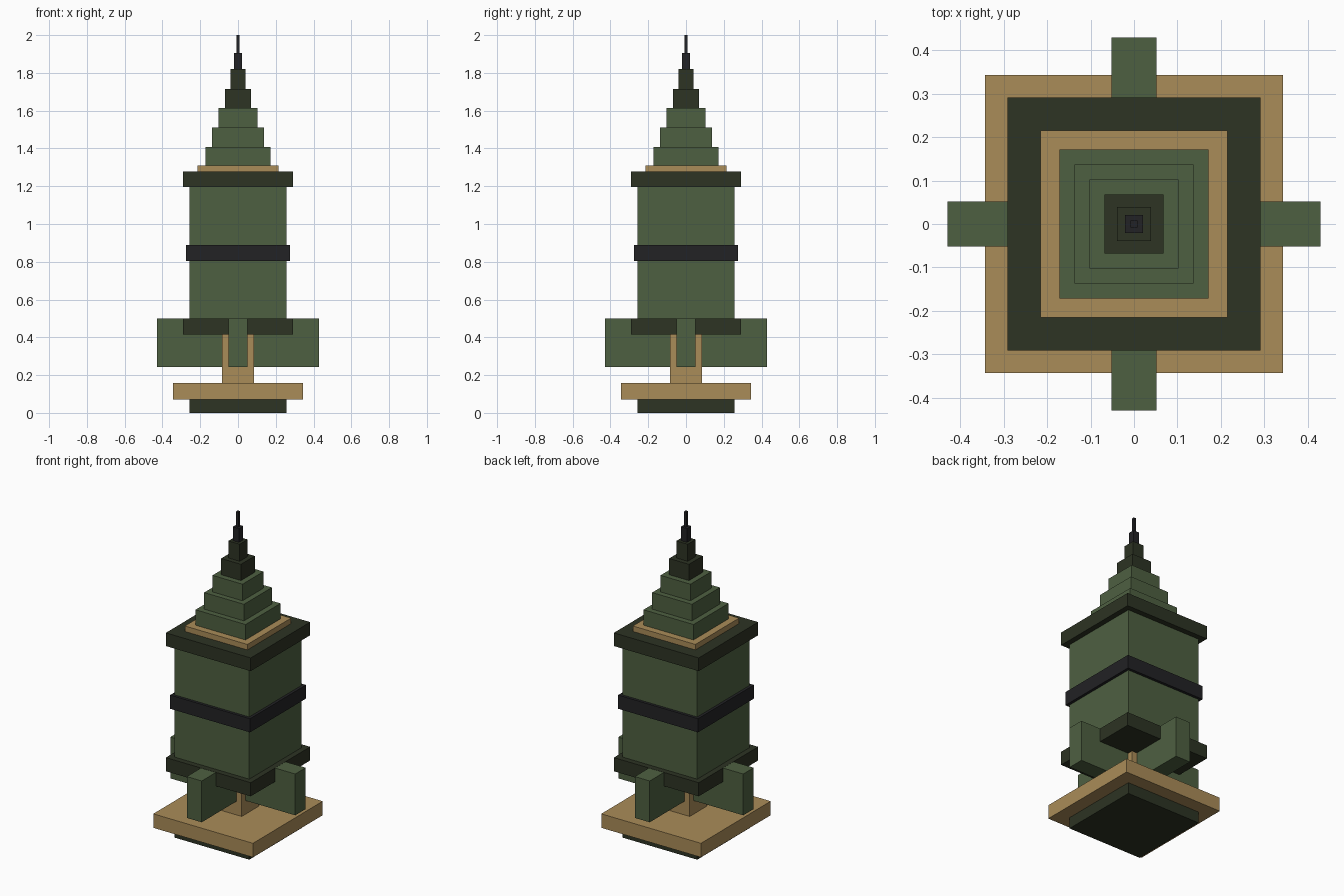
import bpy
import bmesh

cube = bpy.data.objects.get("Cube")
if cube:
    bpy.data.objects.remove(cube, do_unlink=True)


def make_material(name, rgb):
    mat = bpy.data.materials.new(name)
    mat.use_nodes = True
    mat.diffuse_color = (*rgb, 1)
    mat.node_tree.nodes["Principled BSDF"].inputs["Base Color"].default_value = (*rgb, 1)
    return mat


GREEN = make_material("moss green", (0.076, 0.117, 0.053))
DARK = make_material("dark olive", (0.026, 0.033, 0.017))
TAN = make_material("tan", (0.402, 0.262, 0.098))
BLACK = make_material("near black", (0.016, 0.016, 0.018))


def box(name, low, high, mat):
    """Axis-aligned box between two opposite corners."""
    bm = bmesh.new()
    bmesh.ops.create_cube(bm, size=1)
    for v in bm.verts:
        v.co = [(a + b) / 2 + c * (b - a) for a, b, c in zip(low, high, v.co)]
    mesh = bpy.data.meshes.new(name)
    bm.to_mesh(mesh)
    bm.free()
    mesh.materials.append(mat)
    obj = bpy.data.objects.new(name, mesh)
    bpy.context.scene.collection.objects.link(obj)
    return obj


# Square blocks stacked on the centre axis: name, half width, bottom, top, colour
blocks = [
    ("foot", 0.258, 0.0, 0.07, DARK),
    ("base_slab", 0.343, 0.07, 0.157, TAN),
    ("stem", 0.086, 0.157, 0.43, TAN),
    ("lower_collar", 0.292, 0.416, 0.501, DARK),
    ("body", 0.258, 0.49, 1.26, GREEN),
    ("body_band", 0.275, 0.803, 0.888, BLACK),
    ("upper_collar", 0.292, 1.195, 1.277, DARK),
    ("roof_plate", 0.215, 1.277, 1.311, TAN),
    ("spire_tier_1", 0.172, 1.311, 1.407, GREEN),
    ("spire_tier_2", 0.137, 1.407, 1.51, GREEN),
    ("spire_tier_3", 0.103, 1.51, 1.613, GREEN),
    ("spire_tier_4", 0.068, 1.613, 1.714, DARK),
    ("spire_tier_5", 0.039, 1.714, 1.82, DARK),
    ("spire_tip", 0.021, 1.82, 1.906, BLACK),
    ("spire_needle", 0.008, 1.906, 2.0, BLACK),
]
for name, half, bottom, top, mat in blocks:
    box(name, (-half, -half, bottom), (half, half, top), mat)

# Four fins reaching out from the stem
W, INNER, OUTER, LOW, TOP = 0.0515, 0.06, 0.43, 0.243, 0.5
box("left_fin", (INNER, -W, LOW), (OUTER, W, TOP), GREEN)
box("right_fin", (-OUTER, -W, LOW), (-INNER, W, TOP), GREEN)
box("back_fin", (-W, INNER, LOW), (W, OUTER, TOP), GREEN)
box("front_fin", (-W, -OUTER, LOW), (W, -INNER, TOP), GREEN)
